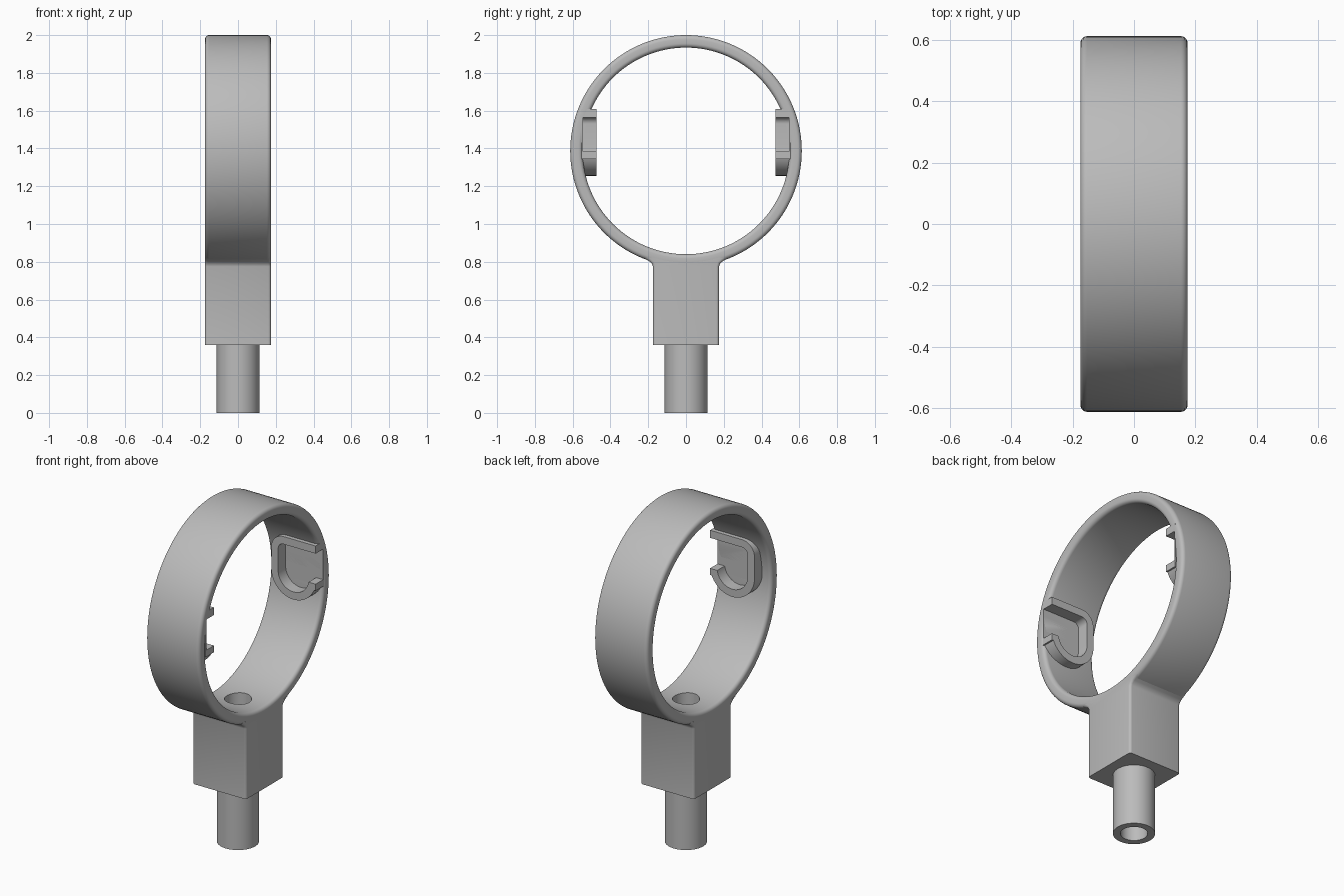
import bpy, bmesh, math
from mathutils import Vector, Matrix

if "Cube" in bpy.data.objects:
    bpy.data.objects.remove(bpy.data.objects["Cube"])

CENTRE = 1.387          # height of the ring axis
OUTER, INNER, HALF = 0.613, 0.547, 0.175

grey = bpy.data.materials.new("plain grey")
grey.use_nodes = True
colour = (0.5, 0.5, 0.5, 1)
grey.diffuse_color = colour
grey.node_tree.nodes["Principled BSDF"].inputs["Base Color"].default_value = colour


def finish(bm, name):
    bmesh.ops.recalc_face_normals(bm, faces=bm.faces)
    mesh = bpy.data.meshes.new(name)
    bm.to_mesh(mesh)
    bm.free()
    mesh.materials.append(grey)
    obj = bpy.data.objects.new(name, mesh)
    bpy.context.collection.objects.link(obj)
    return obj


def arc(cx, cy, r, start, end, steps):
    angles = [math.radians(start + (end - start) * i / steps) for i in range(steps + 1)]
    return [(cx + r * math.cos(a), cy + r * math.sin(a)) for a in angles]


def prism(points, place, direction):
    """Extrude a flat outline; place maps its 2D points into space."""
    bm = bmesh.new()
    face = bm.faces.new([bm.verts.new(place(u, v)) for u, v in points])
    result = bmesh.ops.extrude_face_region(bm, geom=[face], use_keep_orig=True)
    moved = [g for g in result["geom"] if isinstance(g, bmesh.types.BMVert)]
    bmesh.ops.translate(bm, verts=moved, vec=Vector(direction))
    return bm


def cylinder(name, r, low, high):
    return finish(prism(arc(0, 0, r, 0, 357, 119), lambda x, y: (x, y, low),
                        (0, 0, high - low)), name)


def cut(obj, *cutters):
    for cutter in cutters:
        mod = obj.modifiers.new("cut", "BOOLEAN")
        mod.operation = "DIFFERENCE"
        mod.solver = "EXACT"
        mod.object = cutter
        bpy.context.view_layer.objects.active = obj
        bpy.ops.object.modifier_apply(modifier=mod.name)


# Ring: rounded rectangle section turned about the x axis
def make_ring():
    f = 0.022
    section = []
    for x, r, start in ((HALF - f, OUTER - f, 0), (f - HALF, OUTER - f, 90),
                        (f - HALF, INNER + f, 180), (HALF - f, INNER + f, 270)):
        section += arc(x, r, f, start, start + 90, 5)
    bm = bmesh.new()
    verts = [bm.verts.new((x, 0, CENTRE + r)) for x, r in section]
    edges = [bm.edges.new((verts[i - 1], verts[i])) for i in range(len(verts))]
    bmesh.ops.spin(bm, geom=verts + edges, cent=(0, 0, CENTRE), axis=(1, 0, 0),
                   angle=math.tau, steps=128, use_merge=True)
    bmesh.ops.remove_doubles(bm, verts=bm.verts, dist=0.0001)
    return finish(bm, "ring")


# Square neck flaring softly into the ring, with rounded upright corners
def make_neck():
    side = [(0.175, 0.36), (0.175, 0.775), (0.18, 0.79), (0.195, 0.803), (0.23, 0.822)]
    outline = side + [(-y, z) for y, z in reversed(side)]
    bm = prism(outline, lambda y, z: (-HALF, y, z), (2 * HALF, 0, 0))
    corners = [e for e in bm.edges
               if abs(e.verts[0].co.x - e.verts[1].co.x) < 0.001
               and abs(e.verts[0].co.z - e.verts[1].co.z) > 0.001]
    bmesh.ops.bevel(bm, geom=corners, offset=0.015, segments=4, profile=0.5,
                    affect="EDGES")
    return finish(bm, "neck")


# Bracket outline: rounded top corner, round bottom, arms reaching the ring edge
def bracket_outline(grow, reach, stop, low):
    return ([(reach, 1.565 + grow)] + arc(-0.035, 1.53, 0.035 + grow, 90, 180, 10)
            + arc(0.03, 1.40, 0.1 + grow, 180, stop, 28) + [(reach, low)])


def bracket_solid(name, side, start, depth, outline):
    return finish(prism(outline, lambda x, z: (x, side * start, z),
                        (0, side * depth, 0)), name)


ring = make_ring()
neck = make_neck()
post = cylinder("post", 0.113, 0, 0.37)
bore = cylinder("bore_cutter", 0.073, -0.1, 1.1)
hollow = finish(prism(arc(0, CENTRE, 0.59, 0, 357, 119),
                      lambda y, z: (-0.4, y, z), (0.8, 0, 0)), "hollow_cutter")
parts, helpers = [ring, neck, post], [bore, hollow]

for label, side in (("front", -1), ("back", 1)):
    bracket = bracket_solid(label + "_bracket", side, 0.475, 0.077,
                            bracket_outline(0.045, HALF, 338, 1.345))
    pocket = bracket_solid(label + "_pocket_cutter", side, 0.42, 0.125,
                           bracket_outline(0, 0.25, 351, 1.385))
    cut(ring, pocket)
    cut(bracket, pocket)
    parts.append(bracket)
    helpers.append(pocket)

cut(neck, hollow, bore)
cut(ring, bore)
cut(post, bore)
for helper in helpers:
    bpy.data.objects.remove(helper)

# Smooth curved faces, keep hard edges crisp
for part in parts:
    bpy.ops.object.select_all(action="DESELECT")
    part.select_set(True)
    bpy.context.view_layer.objects.active = part
    bpy.ops.object.shade_smooth_by_angle(angle=math.radians(35))
